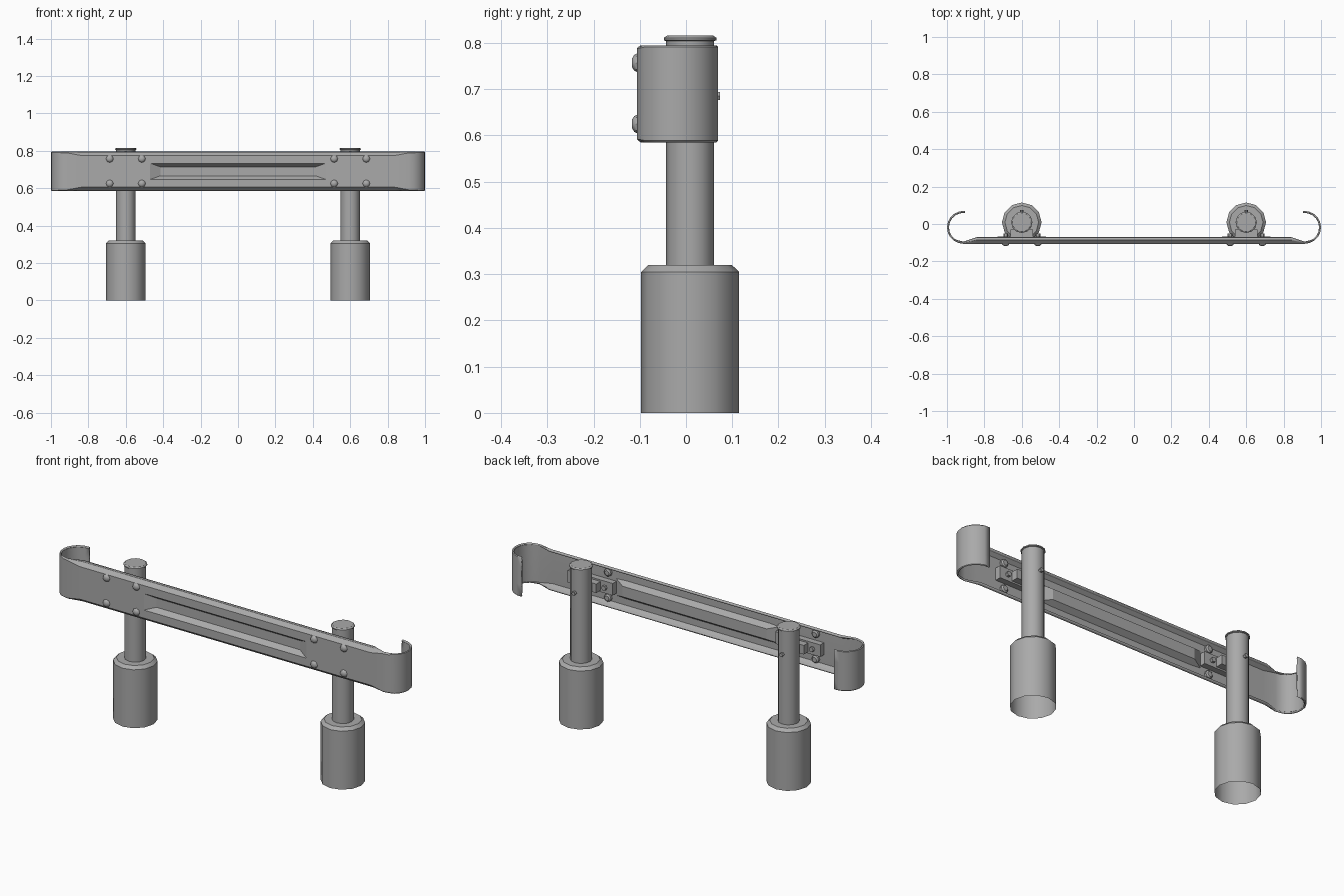
import bpy, bmesh, math
from mathutils import Matrix, Vector

cube = bpy.data.objects.get("Cube")
if cube:
    bpy.data.objects.remove(cube)

steel = bpy.data.materials.new("galvanised_grey")
GREY = (0.4, 0.4, 0.4, 1)
steel.diffuse_color = GREY
steel.use_nodes = True
steel.node_tree.nodes["Principled BSDF"].inputs["Base Color"].default_value = GREY

POST_Y = 0.009
FRONT_Y = -0.106
MID_Z = 0.69


def finish(bm, name, smooth=None):
    bmesh.ops.remove_doubles(bm, verts=bm.verts, dist=1e-5)
    bmesh.ops.recalc_face_normals(bm, faces=bm.faces)
    mesh = bpy.data.meshes.new(name)
    bm.to_mesh(mesh)
    bm.free()
    mesh.materials.append(steel)
    ob = bpy.data.objects.new(name, mesh)
    bpy.context.collection.objects.link(ob)
    if smooth:
        bpy.ops.object.select_all(action='DESELECT')
        ob.select_set(True)
        bpy.context.view_layer.objects.active = ob
        bpy.ops.object.shade_smooth_by_angle(angle=math.radians(smooth))
    return ob


def lathe(name, profile, place, sides=12, smooth=35):
    """Turn a (radius, height) profile; the last ring is closed with a cap."""
    bm = bmesh.new()
    rings = []
    for r, h in profile:
        rings.append([bm.verts.new(place @ Vector((r * math.cos(a), r * math.sin(a), h)))
                      for a in (2 * math.pi * i / sides for i in range(sides))])
    for low, high in zip(rings, rings[1:]):
        for i in range(sides):
            j = (i + 1) % sides
            bm.faces.new((low[i], low[j], high[j], high[i]))
    bm.faces.new(rings[-1])
    return finish(bm, name, smooth)


def box(name, lo, hi):
    bm = bmesh.new()
    lo, hi = Vector(lo), Vector(hi)
    bmesh.ops.create_cube(bm, size=1, matrix=Matrix.Translation((lo + hi) / 2)
                          @ Matrix.Diagonal((*(hi - lo), 1)))
    return finish(bm, name)


def facing(x, y, z, forward):
    """Placement whose local z axis points to the front or to the back."""
    return Matrix.Translation((x, y, z)) @ Matrix.Rotation(
        math.radians(90 if forward else -90), 4, 'X')


# Rail path: (x, y, inward normal, lip strength, groove depth) for the +x half
IN = Vector((0, 1))
half = [(Vector((0.415, FRONT_Y)), IN, 1, 0.026),
        (Vector((0.47, FRONT_Y)), IN, 1, 0),
        (Vector((0.84, FRONT_Y)), IN, 1, 0)]
centre, radius = Vector((0.912, FRONT_Y + 0.088)), 0.088
for i in range(11):
    a = math.radians(-90 + 18.5 * i)
    out = Vector((math.cos(a), math.sin(a)))
    half.append((centre + out * radius, -out, 0.25 if i < 2 else 0.1, 0))


def flip(v):
    return Vector((-v.x, v.y))


path = [(flip(p), flip(n), f, d) for p, n, f, d in reversed(half)] + half

# Rail sheet: mirrored section with rolled lips and a pressed groove
bm = bmesh.new()
columns = []
for p, n, lip, depth in path:
    groove_z = 0.024 if depth else 0.043
    upper = [(0.034 * lip, 0.105), (0.02 * lip, 0.103), (0, 0.103 - 0.018 * lip),
             (0, 0.043), (depth, groove_z)]
    section = upper + [(o, -z) for o, z in reversed(upper)]
    columns.append([bm.verts.new((*(p + n * o), MID_Z + z)) for o, z in section])
for a, b in zip(columns, columns[1:]):
    for i in range(len(a) - 1):
        bm.faces.new((a[i], a[i + 1], b[i + 1], b[i]))
bmesh.ops.dissolve_degenerate(bm, dist=1e-5, edges=bm.edges)
rail = finish(bm, "rail", 25)
# Make the sheet face forward so that it thickens to the rear
middle = min(rail.data.polygons, key=lambda f: abs(f.center.x) + abs(f.center.z - MID_Z))
if middle.normal.y > 0:
    rail.data.flip_normals()
sheet = rail.modifiers.new("sheet_thickness", 'SOLIDIFY')
sheet.thickness = 0.009
sheet.offset = -1

for side, s in (("left", 1), ("right", -1)):
    x = 0.6 * s
    stand = Matrix.Translation((x, POST_Y, 0))
    # Ground sleeve and post with a cap
    lathe(side + "_sleeve", [(0.106, 0), (0.106, 0.305), (0.09, 0.32), (0.05, 0.32)], stand)
    lathe(side + "_post", [(0.052, 0.3), (0.052, 0.804), (0.057, 0.806), (0.057, 0.811),
                           (0.05, 0.816)], stand)
    lathe(side + "_post_bolt", [(0.01, 0), (0.01, 0.025)],
          facing(x, POST_Y + 0.04, 0.685, False), 6, None)
    # Mounting bracket between the rail and the post
    box(side + "_bracket_plate", (x - 0.13, -0.1, 0.657), (x + 0.13, -0.066, 0.72))
    box(side + "_bracket_block", (x - 0.06, -0.068, 0.665), (x + 0.06, -0.03, 0.712))
    # Dome bolts through the rail, with nuts behind
    for dx in (-0.086, 0.086):
        lathe(side + "_bracket_nut", [(0.013, 0), (0.013, 0.016)],
              facing(x + dx, -0.068, 0.688, False), 6, None)
        for z in (0.625, 0.757):
            lathe(side + "_rail_bolt", [(0.02, 0), (0.017, 0.006), (0.009, 0.011)],
                  facing(x + dx, FRONT_Y, z, True), 8)
            lathe(side + "_rail_nut", [(0.02, 0), (0.02, 0.012), (0.013, 0.018)],
                  facing(x + dx, FRONT_Y + 0.008, z, False), 8)
